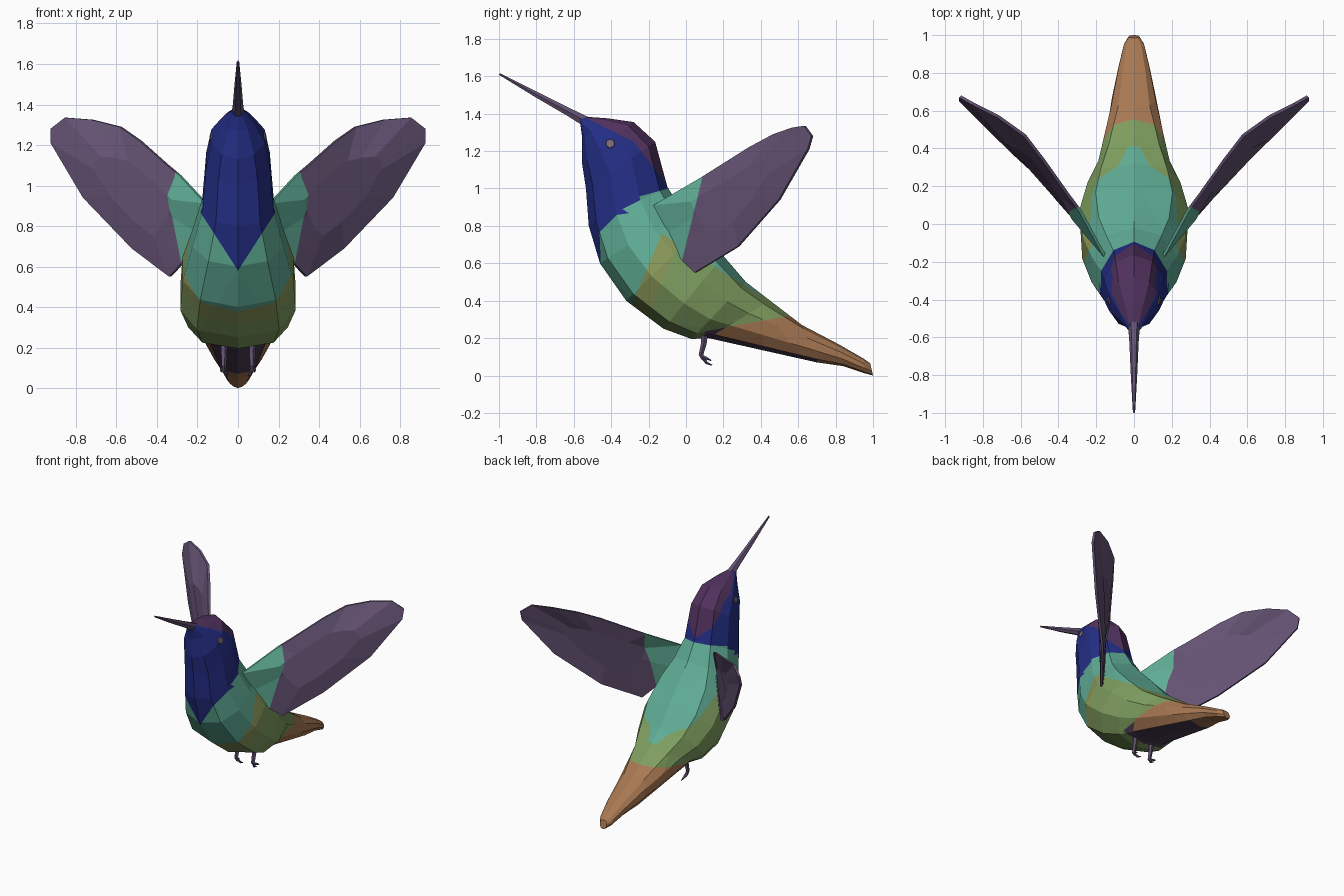
import bpy, bmesh, math
from mathutils import Vector
from mathutils.bvhtree import BVHTree

if "Cube" in bpy.data.objects:
    bpy.data.objects.remove(bpy.data.objects["Cube"])

# Colours
def lin(c):
    c /= 255
    return c / 12.92 if c < 0.04045 * 255 / 255 else ((c + 0.055) / 1.055) ** 2.4

def mat(name, r, g, b):
    m = bpy.data.materials.new(name)
    m.diffuse_color = (lin(r), lin(g), lin(b), 1)
    m.use_nodes = True
    m.node_tree.nodes["Principled BSDF"].inputs["Base Color"].default_value = m.diffuse_color
    return m

BLUE = mat("throat blue", 36, 46, 134)
CROWN = mat("crown purple", 82, 50, 95)
TEAL = mat("back teal", 95, 172, 148)
OLIVE = mat("flank olive", 138, 152, 90)
GREEN = mat("belly green", 126, 157, 95)
ORANGE = mat("tail orange", 168, 120, 82)
PLUM = mat("feather plum", 100, 82, 115)
DARK = mat("undertail dark", 80, 64, 88)
EYE = mat("eye grey", 130, 110, 122)

# Helpers
def loft(rings):
    bm = bmesh.new()
    rows = [[bm.verts.new(p) for p in ring] for ring in rings]
    n = len(rows[0])
    for a, b in zip(rows, rows[1:]):
        for i in range(n):
            j = (i + 1) % n
            bm.faces.new((a[i], a[j], b[j], b[i]))
    bm.faces.new(rows[0])
    bm.faces.new(rows[-1])
    bmesh.ops.recalc_face_normals(bm, faces=bm.faces[:])
    return bm

def cut(bm, plane):
    """Slice the faces along a*x + b*y + c*z + d = 0."""
    no = Vector(plane[:3])
    bmesh.ops.bisect_plane(bm, geom=bm.verts[:] + bm.edges[:] + bm.faces[:], dist=1e-5,
                           plane_co=no * (-plane[3] / no.length_squared), plane_no=no)

def side(p, plane):
    return p.x * plane[0] + p.y * plane[1] + p.z * plane[2] + plane[3]

def finish(name, bm, mats, rule=None):
    if rule:
        bm.normal_update()
        for f in bm.faces:
            f.material_index = mats.index(rule(f))
    me = bpy.data.meshes.new(name)
    bm.to_mesh(me)
    bm.free()
    for m in mats:
        me.materials.append(m)
    ob = bpy.data.objects.new(name, me)
    bpy.context.collection.objects.link(ob)
    return ob

def tube(name, path, m, sides=6):
    """Tapered tube through (x, y, z, radius) points, bent in the y-z plane."""
    rings = []
    for i, (x, y, z, r) in enumerate(path):
        a, b = path[max(i - 1, 0)], path[min(i + 1, len(path) - 1)]
        d = Vector((0, b[1] - a[1], b[2] - a[2])).normalized()
        up = Vector((0, -d.z, d.y))
        rings.append([Vector((x, y, z)) + r * (math.cos(t) * Vector((1, 0, 0)) + math.sin(t) * up)
                      for t in (math.tau * k / sides for k in range(sides))])
    return finish(name, loft(rings), [m])

# Body: rings as back (y, z), belly (y, z), half width, squareness of the section
RINGS = [
    (-0.56, 1.385, -0.565, 1.345, 0.03, 1), (-0.42, 1.375, -0.555, 1.27, 0.08, 1),
    (-0.28, 1.355, -0.555, 1.13, 0.138, 1), (-0.165, 1.25, -0.535, 1.0, 0.165, 1),
    (-0.10, 1.01, -0.52, 0.80, 0.185, 1), (-0.02, 0.88, -0.46, 0.60, 0.235, 0.9),
    (0.07, 0.78, -0.32, 0.40, 0.285, 0.8), (0.20, 0.64, -0.12, 0.25, 0.295, 0.7),
    (0.32, 0.50, 0.03, 0.195, 0.255, 0.7), (0.45, 0.40, 0.12, 0.20, 0.195, 0.7),
    (0.62, 0.27, 0.70, 0.07, 0.12, 0.7), (0.82, 0.165, 0.84, 0.05, 0.085, 0.7),
    (0.95, 0.09, 0.955, 0.012, 0.055, 0.7), (0.985, 0.065, 1.00, 0.0, 0.028, 0.8)]
SIDES = 10
rings = []
for by, bz, fy, fz, w, e in RINGS:
    ring = []
    for k in range(SIDES):
        t = math.tau * k / SIDES
        c = (1 + math.cos(t)) / 2
        x = math.copysign(abs(math.sin(t)) ** e, math.sin(t)) if k % (SIDES // 2) else 0
        ring.append((w * x, fy + (by - fy) * c, fz + (bz - fz) * c))
    rings.append(ring)
body = loft(rings)

# Plumage borders
COLLAR = (0, -0.27, 1, -1.025)
BIB_R, BIB_L = (-1.55, 0, 1, -0.58), (1.55, 0, 1, -0.58)
CROWN_A, CROWN_B = (0, 0.5, 1, -1.11), (0, 1.28, 1, -0.892)
CHEST = (0, 1, -0.42, 0.448)
FLANK = (0, 1, -0.42, 0.338)
BACK, BACK_END = (0, 0.625, 1, -0.6775), (0, 1, 0, -0.41)
TAIL = (0, -0.185, 1, -0.217)
RUMP, TIP = (0, 1, 0, -0.1), (0, 1, 0, -0.70)
for plane in (COLLAR, BIB_R, BIB_L, CROWN_A, CROWN_B, CHEST, FLANK, BACK, BACK_END,
              TAIL, RUMP, TIP):
    cut(body, plane)

def plumage(f):
    p = f.calc_center_median()
    if side(p, COLLAR) > 0 and p.y < 0:
        return CROWN if side(p, CROWN_A) > 0 or side(p, CROWN_B) > 0 else BLUE
    if p.y < -0.3 and side(p, BIB_R) > 0 and side(p, BIB_L) > 0:
        return BLUE
    if side(p, RUMP) > 0 and side(p, TAIL) < 0:
        return DARK if f.normal.z < -0.8 and side(p, TIP) < 0 else ORANGE
    if side(p, CHEST) < 0 or (side(p, BACK) > 0 and side(p, BACK_END) < 0):
        return TEAL
    return OLIVE if side(p, FLANK) < 0 else GREEN

tree = BVHTree.FromBMesh(body)
finish("body", body, [BLUE, CROWN, TEAL, OLIVE, GREEN, ORANGE, DARK], plumage)

# Beak
tube("beak", [(0, -0.53, 1.355, 0.032), (0, -0.62, 1.405, 0.025),
              (0, -0.80, 1.502, 0.017), (0, -0.997, 1.612, 0.006)], PLUM)

# Wing outline (x, y, z), swept backwards with the upper edge leaning inwards
OUTLINE = [(0.155, -0.17, 0.91), (0.285, 0.07, 1.05), (0.345, 0.15, 1.10), (0.48, 0.34, 1.22),
           (0.58, 0.47, 1.29), (0.72, 0.57, 1.325), (0.85, 0.635, 1.335), (0.92, 0.675, 1.28),
           (0.92, 0.655, 1.21), (0.76, 0.50, 0.94), (0.52, 0.28, 0.69), (0.335, 0.05, 0.55),
           (0.27, -0.02, 0.62), (0.19, -0.10, 0.76)]
PATCH = (0, 1, -0.244, 0.171)

def wing(name, s):
    mid = Vector((0.475, 0.24, 0.95))
    normal = Vector((1.105, -1, 0)).normalized()
    def layer(scale, off):
        pts = [mid + (Vector(p) - mid) * scale + normal * off for p in OUTLINE]
        return [Vector((s * p.x, p.y, p.z)) for p in pts]
    bm = loft([layer(0.5, -0.018), layer(1, -0.008), layer(1, 0.008), layer(0.5, 0.018)])
    cut(bm, PATCH)
    finish(name, bm, [TEAL, PLUM],
           lambda f: TEAL if side(f.calc_center_median(), PATCH) < 0 else PLUM)

for s, tag in ((1, "right"), (-1, "left")):
    wing(tag + "_wing", s)

    # Eye: small flat disc lying on the head
    hit, nor, _, _ = tree.ray_cast(Vector((s, -0.405, 1.24)), Vector((-s, 0, 0)))
    bm = bmesh.new()
    bmesh.ops.create_cone(bm, cap_ends=True, segments=6, radius1=0.026, radius2=0.024, depth=0.006)
    bm.transform(nor.to_track_quat('Z', 'Y').to_matrix().to_4x4())
    bmesh.ops.translate(bm, verts=bm.verts[:], vec=hit + nor * 0.002)
    finish(tag + "_eye", bm, [EYE])

    # Leg with curled toes
    x = s * 0.07
    tube(tag + "_leg", [(x, 0.10, 0.24, 0.02), (x, 0.095, 0.17, 0.016),
                        (x, 0.08, 0.11, 0.013), (x, 0.095, 0.085, 0.011)], PLUM, 5)
    for i, (dx, ty, tz) in enumerate(((-0.012, 0.14, 0.055), (0.012, 0.135, 0.08))):
        tube(f"{tag}_toe_{i + 1}", [(x, 0.088, 0.10, 0.010), (x + s * dx, 0.11, tz + 0.012, 0.008),
                                    (x + s * dx, ty, tz, 0.003)], PLUM, 5)
